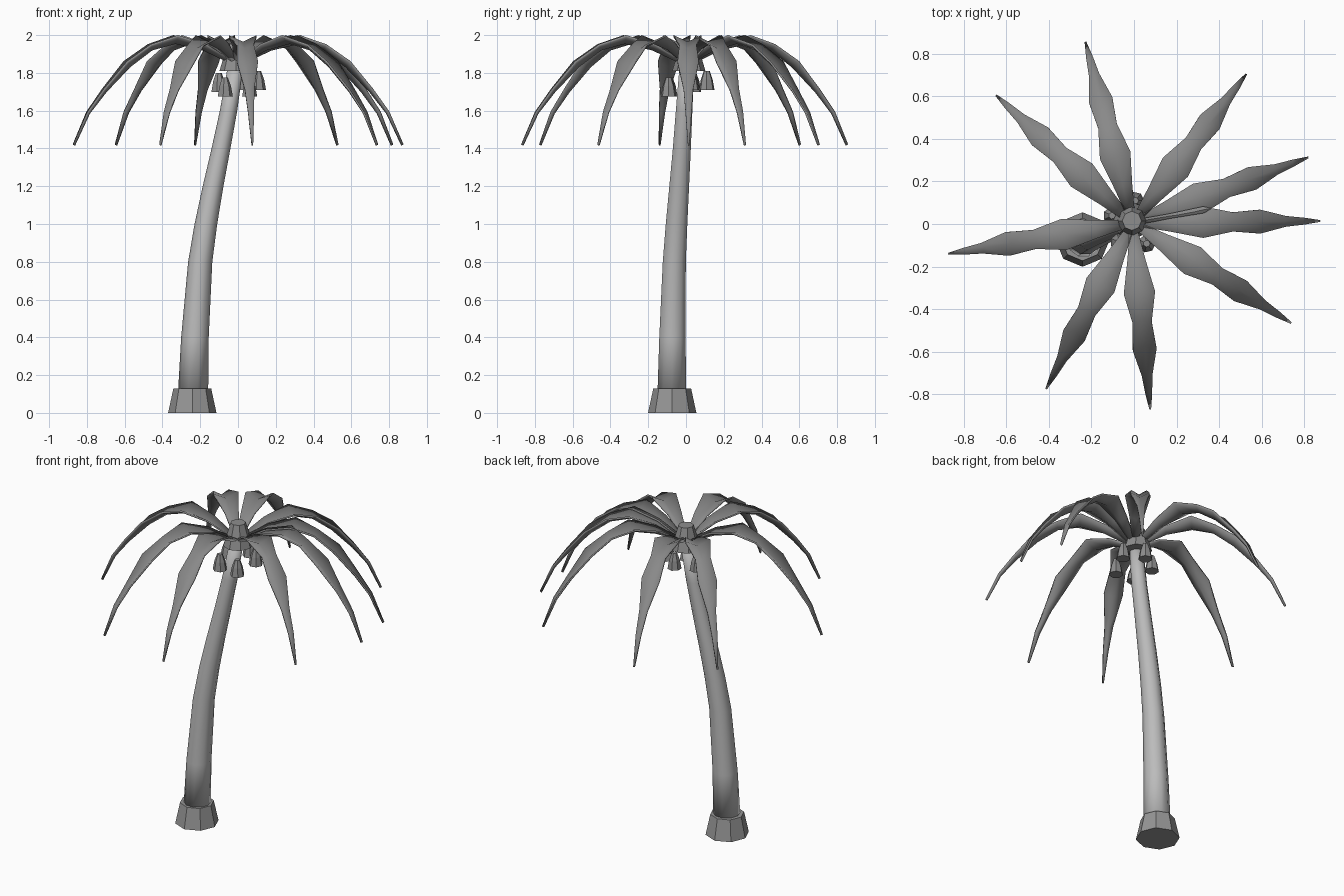
import bpy, bmesh, math
from mathutils import Vector

if "Cube" in bpy.data.objects:
    bpy.data.objects.remove(bpy.data.objects["Cube"])


def material(name, v):
    m = bpy.data.materials.new(name)
    m.diffuse_color = (v, v, v, 1)
    m.use_nodes = True
    m.node_tree.nodes["Principled BSDF"].inputs["Base Color"].default_value = m.diffuse_color
    return m


BARK, FOOT = material("bark", .5), material("foot", .3)
LEAF, NUT = material("leaf", .25), material("nut", .27)


def finish(bm, name, mat, smooth):
    bmesh.ops.recalc_face_normals(bm, faces=bm.faces)
    for f in bm.faces:
        f.smooth = smooth
    me = bpy.data.meshes.new(name)
    bm.to_mesh(me)
    bm.free()
    me.materials.append(mat)
    ob = bpy.data.objects.new(name, me)
    bpy.context.collection.objects.link(ob)
    return ob


def loft(bm, loops):
    """Skin closed loops of points and cap both ends."""
    rings = [[bm.verts.new(p) for p in loop] for loop in loops]
    n = len(rings[0])
    for a, b in zip(rings, rings[1:]):
        for i in range(n):
            j = (i + 1) % n
            bm.faces.new((a[i], a[j], b[j], b[i]))
    bm.faces.new(rings[0])
    bm.faces.new(rings[-1])


def stack(name, rings, sides, mat, smooth=False):
    """Body from horizontal rings (x, y, z, radius)."""
    bm = bmesh.new()
    loft(bm, [[(x + r * math.cos(math.tau * i / sides),
                y + r * math.sin(math.tau * i / sides), z)
               for i in range(sides)] for x, y, z, r in rings])
    return finish(bm, name, mat, smooth)


# Flared foot
stack("trunk_foot", [(-.242, -.073, 0, .128), (-.242, -.073, .13, .1)], 8, FOOT)

# Leaning trunk
stack("trunk", [(-.238, -.075, .1, .08), (-.228, -.072, .4, .073),
                (-.2, -.062, .8, .064), (-.17, -.05, 1.0, .06),
                (-.132, -.036, 1.2, .055), (-.09, -.022, 1.4, .05),
                (-.05, -.01, 1.6, .046), (-.012, .005, 1.84, .041)],
      10, BARK, True)

# Crown hub
stack("crown", [(-.01, .015, 1.81, .088), (-.01, .015, 1.955, .045)], 8, NUT)

# Fronds: V-shaped blades (distance, midrib height, half width, edge lift)
FROND = [(.03, 1.86, .018, .008), (.18, 1.93, .042, .025),
         (.33, 1.965, .074, .035), (.46, 1.93, .045, .025),
         (.58, 1.84, .056, .03), (.71, 1.705, .025, .015),
         (.80, 1.59, .016, .008), (.88, 1.42, .004, .002)]
THICK = .012
for k, deg in enumerate([0.6, 20.5, 52.7, 104.7, 137, 189.5, 242.4, 275.3, 327.7]):
    a = math.radians(deg)
    out = Vector((math.cos(a), math.sin(a), 0))
    side = Vector((-out.y, out.x, 0))
    loops = []
    for i, (d, z, w, lift) in enumerate(FROND):
        p, q = FROND[max(i - 1, 0)], FROND[min(i + 1, len(FROND) - 1)]
        tangent = (out * (q[0] - p[0]) + Vector((0, 0, q[1] - p[1]))).normalized()
        up = tangent.cross(side)
        mid = Vector((-.005, .005, z)) + out * d
        left, right = mid + side * w + up * lift, mid - side * w + up * lift
        down = up * -THICK
        loops.append([left, mid, right, right + down, mid + down, left + down])
    bm = bmesh.new()
    loft(bm, loops)
    finish(bm, f"frond_{k + 1}", LEAF, True)

# Hanging fruit around the trunk top
for k, z in enumerate([1.71, 1.71, 1.70, 1.675, 1.675]):
    a = math.radians(15 + 72 * k)
    x, y = .11 * math.cos(a), .11 * math.sin(a)
    stack(f"coconut_{k + 1}", [(x, y, z, .042), (x, y, z + .055, .032),
                               (x, y, z + .1, .016)], 7, NUT)
